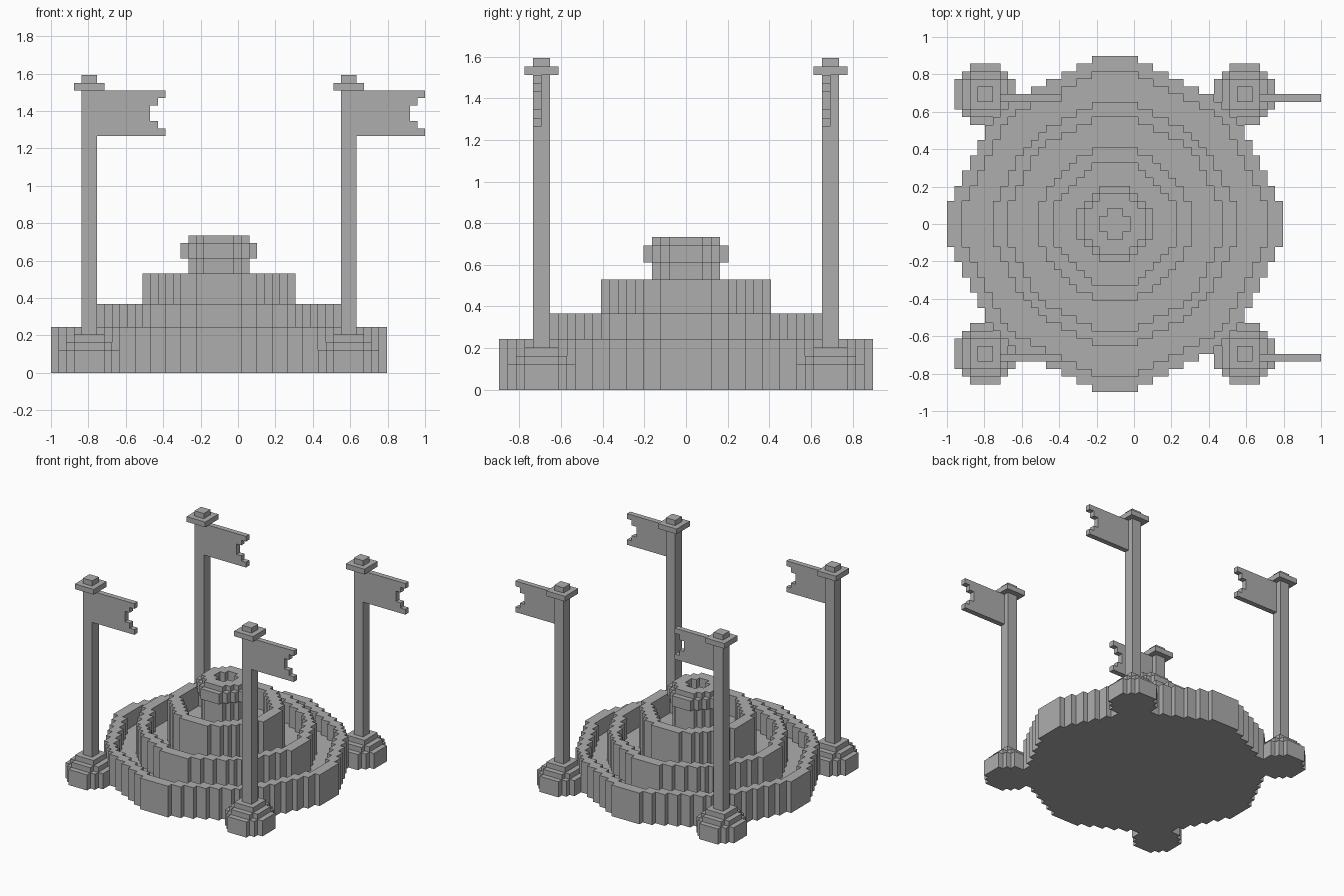
import bpy, bmesh, math

cube = bpy.data.objects.get("Cube")
if cube:
    bpy.data.objects.remove(cube)

V = 2 / 49           # block size
CX = -2.5            # fountain centre in blocks
GREY = (0.42, 0.42, 0.42, 1)

stone = bpy.data.materials.new("grey_stone")
stone.use_nodes = True
stone.diffuse_color = GREY
stone.node_tree.nodes["Principled BSDF"].inputs["Base Color"].default_value = GREY


def in_disc(i, j, r):
    """Blocky round: does cell (i, j) lie inside radius r?"""
    x, y = max(i + 1, -i), max(j + 1, -j)
    flat = 3 if r >= 8 else 2 if r >= 3 else 1
    return (max(x, y) <= r and x + y <= math.ceil(1.36 * r)
            and 2 * max(x, y) + min(x, y) <= 2 * r + flat)


def disc(r, hole=0):
    span = range(-r, r)
    return [(i, j) for i in span for j in span
            if in_disc(i, j, r) and not (hole and in_disc(i, j, hole))]


def square(h):
    return [(i, j) for i in range(-h, h) for j in range(-h, h)]


def add_cells(bm, cells, low, high, cx=0, cy=0, upright=False):
    """Extrude a set of grid cells between two levels."""
    part = bmesh.new()
    for i, j in cells:
        corners = ((i, j), (i + 1, j), (i + 1, j + 1), (i, j + 1))
        part.faces.new([part.verts.new((a, low, b) if upright else (a, b, low))
                        for a, b in corners])
    bmesh.ops.remove_doubles(part, verts=part.verts[:], dist=0.01)
    ext = bmesh.ops.extrude_face_region(part, geom=part.faces[:], use_keep_orig=True)
    rise = high - low
    bmesh.ops.translate(part, vec=(0, rise, 0) if upright else (0, 0, rise),
                        verts=[g for g in ext["geom"] if isinstance(g, bmesh.types.BMVert)])
    bmesh.ops.recalc_face_normals(part, faces=part.faces[:])
    bmesh.ops.dissolve_limit(part, angle_limit=0.01, verts=part.verts[:], edges=part.edges[:])
    bmesh.ops.translate(part, vec=(cx, cy, 0), verts=part.verts[:])
    bmesh.ops.scale(part, vec=(V, V, V), verts=part.verts[:])
    tmp = bpy.data.meshes.new("tmp")
    part.to_mesh(tmp)
    part.free()
    bm.from_mesh(tmp)
    bpy.data.meshes.remove(tmp)


def build(name, layers, cx=CX, cy=0, upright=False):
    bm = bmesh.new()
    for cells, low, high in layers:
        add_cells(bm, cells, low, high, cx, cy, upright)
    mesh = bpy.data.meshes.new(name)
    bm.to_mesh(mesh)
    bm.free()
    mesh.materials.append(stone)
    obj = bpy.data.objects.new(name, mesh)
    bpy.context.collection.objects.link(obj)


# Three stacked basins: sunken floor and raised rim
build("lower_basin", [(disc(20), 0, 3), (disc(22, 20), 0, 6)])
build("middle_basin", [(disc(14), 3, 5), (disc(16, 14), 3, 9)])
build("upper_basin", [(disc(8), 5, 9), (disc(10, 8), 5, 13)])

# Central spout with a collar and a hollow top
build("spout", [(disc(4), 9, 16), (disc(4, 2), 16, 18), (disc(5, 4), 15, 17)])

# Flag outline with a notched fly end: length of each row from the bottom
flag_rows = (10, 9, 8, 8, 9, 10)
flag_cells = [(i, 31 + k) for k, n in enumerate(flag_rows) for i in range(1, n)]

# Four corner poles, each with stepped foot, cap and flag
for side, sx in (("right", -1), ("left", 1)):
    for end, sy in (("front", -1), ("back", 1)):
        tag, x, y = f"{end}_{side}", CX + 17 * sx, 17 * sy
        build(f"{tag}_foot", [(disc(4), 0, 3), (disc(3), 3, 4), (square(2), 4, 5)], x, y)
        build(f"{tag}_pole", [(square(1), 5, 37)], x, y)
        build(f"{tag}_cap", [(square(2), 37, 38), (square(1), 38, 39)], x, y)
        build(f"{tag}_flag", [(flag_cells, -1, 0)], x, y, upright=True)
